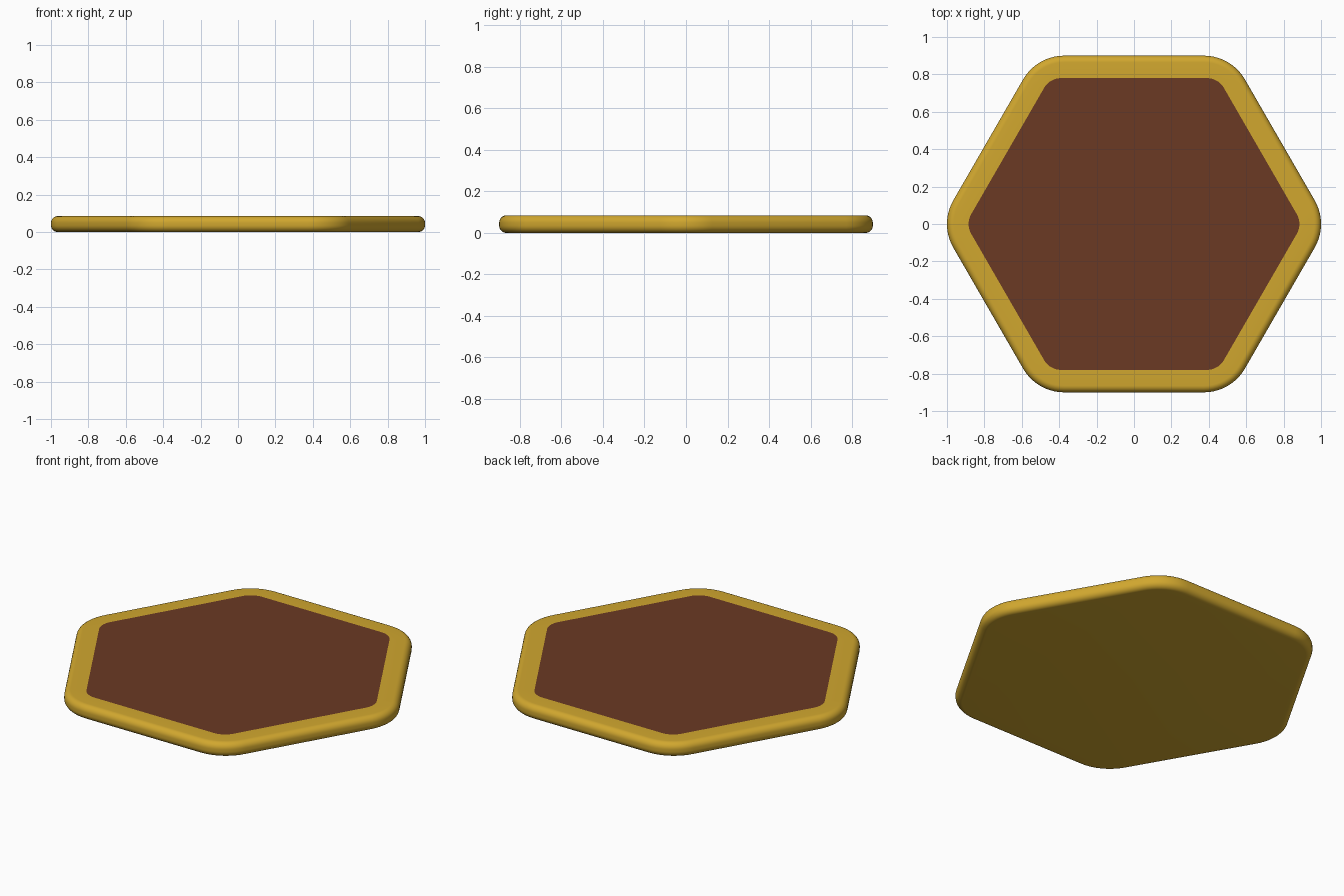
import bpy, bmesh, math

if "Cube" in bpy.data.objects:
    bpy.data.objects.remove(bpy.data.objects["Cube"])

HEIGHT, APOTHEM, CORNER, FILLET = 0.085, 0.9, 0.2535, 0.036
STEPS, ARC = 10, 8


def material(name, rgb):
    m = bpy.data.materials.new(name)
    m.diffuse_color = (*rgb, 1)
    m.use_nodes = True
    m.node_tree.nodes["Principled BSDF"].inputs["Base Color"].default_value = m.diffuse_color
    return m


def ring(bm, apothem, radius, z):
    """Rounded hexagon with corners on the x axis."""
    dist = (apothem - radius) / math.cos(math.pi / 6)
    verts = []
    for k in range(6):
        a = math.radians(60 * k)
        for i in range(STEPS + 1):
            t = a + math.radians(-30 + 60 * i / STEPS)
            verts.append(bm.verts.new((dist * math.cos(a) + radius * math.cos(t),
                                       dist * math.sin(a) + radius * math.sin(t), z)))
    return verts


# Side profile: (inset, height) with rounded lower and upper edges
arc = [math.pi / 2 * i / ARC for i in range(ARC + 1)]
profile = [(FILLET * (1 - math.sin(t)), FILLET * (1 - math.cos(t))) for t in arc]
profile += [(d, HEIGHT - z) for d, z in reversed(profile)]

bm = bmesh.new()
rings = [ring(bm, APOTHEM - d, CORNER - d, z) for d, z in profile]
# Edge of the brown panel, flush with the top
rings.append(ring(bm, 0.78, 0.105, HEIGHT))
for lo, hi in zip(rings, rings[1:]):
    n = len(lo)
    for i in range(n):
        j = (i + 1) % n
        bm.faces.new((lo[i], lo[j], hi[j], hi[i]))
bm.faces.new(list(reversed(rings[0])))
panel = bm.faces.new(rings[-1])
panel.material_index = 1

mesh = bpy.data.meshes.new("hexagon_tile")
bm.to_mesh(mesh)
bm.free()
mesh.materials.append(material("gold", (0.636, 0.387, 0.028)))
mesh.materials.append(material("brown", (0.147, 0.042, 0.017)))
tile = bpy.data.objects.new("hexagon_tile", mesh)
bpy.context.collection.objects.link(tile)
bpy.context.view_layer.objects.active = tile
tile.select_set(True)
bpy.ops.object.shade_smooth_by_angle(angle=math.radians(35))
